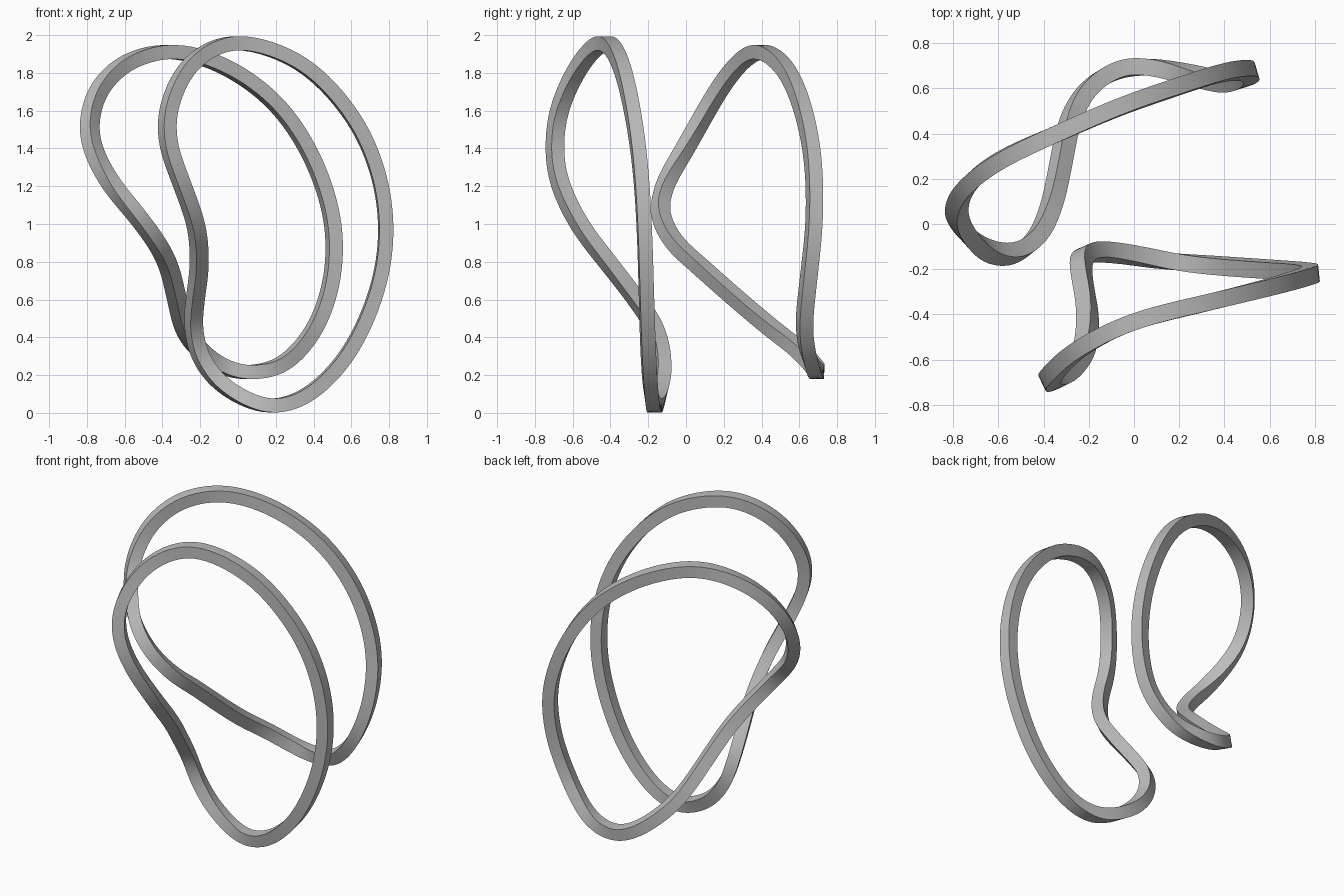
import bpy
import bmesh
from mathutils import Vector

cube = bpy.data.objects.get("Cube")
if cube:
    bpy.data.objects.remove(cube, do_unlink=True)

HALF = 0.037      # half the side of the square bar
STEPS = 8         # samples between neighbouring path points

# One plain grey finish for both rings
grey = bpy.data.materials.new("plain grey")
grey.use_nodes = True
colour = (0.5, 0.5, 0.5, 1)
grey.diffuse_color = colour
grey.node_tree.nodes["Principled BSDF"].inputs["Base Color"].default_value = colour


def smooth_path(points):
    """Closed Catmull-Rom path through the points, lightly relaxed."""
    pts = [Vector(p) for p in points]
    count = len(pts)
    path = []
    for i in range(count):
        a, b, c, d = (pts[(i + k) % count] for k in (-1, 0, 1, 2))
        for s in range(STEPS):
            t = s / STEPS
            path.append(b + (c - a) * t / 2
                        + (a * 2 - b * 5 + c * 4 - d) * t * t / 2
                        + (b * 3 - a - c * 3 + d) * t ** 3 / 2)
    for _ in range(STEPS):
        path = [(path[i - 1] + path[i] * 2 + path[(i + 1) % len(path)]) / 4
                for i in range(len(path))]
    return path


def square_ring(name, points, lean, twist):
    """Sweep a square bar around a closed path; lean and twist turn its face."""
    path = smooth_path(points)
    total = len(path)
    bm = bmesh.new()
    rows = []
    for i, centre in enumerate(path):
        tangent = (path[(i + 1) % total] - path[i - 1]).normalized()
        facing = Vector((lean - twist * centre.x, -1, 0))
        normal = (facing - tangent * facing.dot(tangent)).normalized()
        side = tangent.cross(normal)
        rows.append([bm.verts.new(centre + (normal * u + side * v) * HALF)
                     for u, v in ((1, 1), (-1, 1), (-1, -1), (1, -1))])
    for i in range(total):
        row, following = rows[i], rows[(i + 1) % total]
        for k in range(4):
            n = (k + 1) % 4
            bm.faces.new((row[k], row[n], following[n], following[k]))
    bmesh.ops.recalc_face_normals(bm, faces=bm.faces)
    mesh = bpy.data.meshes.new(name)
    bm.to_mesh(mesh)
    bm.free()
    mesh.materials.append(grey)
    ring = bpy.data.objects.new(name, mesh)
    bpy.context.collection.objects.link(ring)

    # Smooth along the bar, crisp at its four edges
    bpy.ops.object.select_all(action="DESELECT")
    ring.select_set(True)
    bpy.context.view_layer.objects.active = ring
    bpy.ops.object.shade_smooth_by_angle(angle=0.7)


# Front ring
square_ring("front_ring", [
    (0, -.43, 1.965), (-.24, -.55, 1.86), (-.36, -.66, 1.64),
    (-.37, -.695, 1.43), (-.3, -.67, 1.22), (-.22, -.56, .99),
    (-.205, -.4, .78), (-.225, -.27, .61), (-.235, -.165, .45),
    (-.19, -.125, .28), (-.06, -.13, .13), (.16, -.165, .035),
    (.38, -.185, .1), (.59, -.2, .32), (.735, -.21, .64),
    (.785, -.22, .96), (.74, -.24, 1.28), (.6, -.28, 1.58),
    (.34, -.345, 1.85)], 0.37, 0.34)

# Back ring
square_ring("back_ring", [
    (-.34, .4, 1.915), (-.58, .29, 1.86), (-.73, .18, 1.72),
    (-.785, .08, 1.55), (-.765, -.01, 1.39), (-.67, -.11, 1.21),
    (-.54, -.135, 1.05), (-.43, -.06, .9), (-.365, .08, .77),
    (-.325, .26, .61), (-.285, .45, .45), (-.21, .59, .34),
    (-.08, .68, .245), (.07, .695, .215), (.25, .66, .265),
    (.41, .625, .45), (.5, .65, .72), (.5, .68, 1.03),
    (.39, .67, 1.36), (.2, .61, 1.64), (-.06, .52, 1.83)], 0.55, 0.5)
